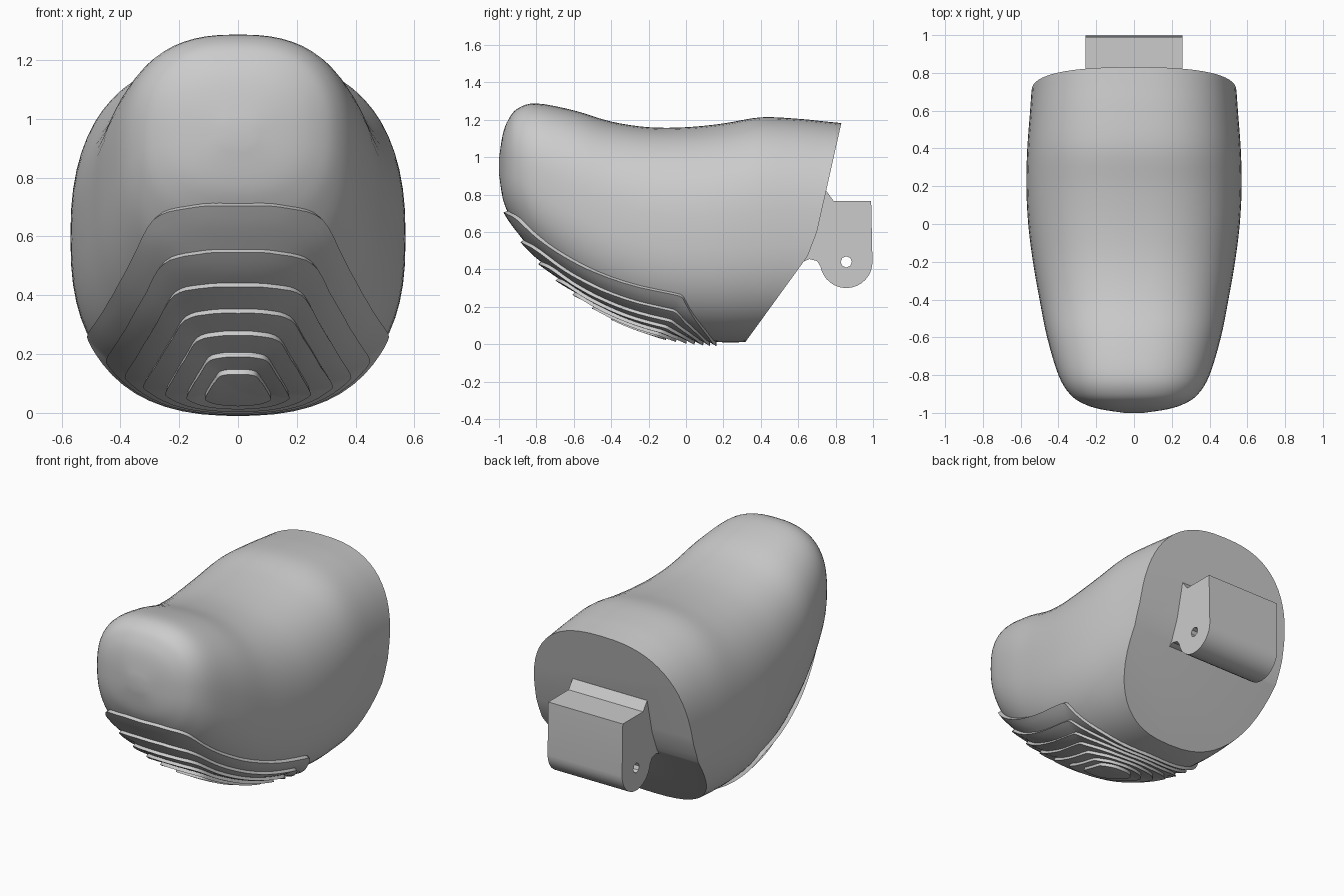
import bpy, bmesh, math
from mathutils import Vector
from mathutils.bvhtree import BVHTree

if "Cube" in bpy.data.objects:
    bpy.data.objects.remove(bpy.data.objects["Cube"])

grey = bpy.data.materials.new("neutral grey")
grey.use_nodes = True
grey.diffuse_color = (0.6, 0.6, 0.6, 1)
grey.node_tree.nodes["Principled BSDF"].inputs["Base Color"].default_value = grey.diffuse_color


def add_object(name, bm):
    mesh = bpy.data.meshes.new(name)
    bm.to_mesh(mesh)
    obj = bpy.data.objects.new(name, mesh)
    bpy.context.collection.objects.link(obj)
    mesh.materials.append(grey)
    finish(obj)
    return obj


def finish(obj):
    bpy.ops.object.select_all(action="DESELECT")
    obj.select_set(True)
    bpy.context.view_layer.objects.active = obj
    bpy.ops.object.shade_smooth_by_angle(angle=math.radians(32))


def smooth_path(points, steps, closed=False):
    """Catmull-Rom curve through the points."""
    pts = [Vector(p) for p in points]
    n = len(pts)
    pick = (lambda i: pts[i % n]) if closed else (lambda i: pts[max(0, min(n - 1, i))])
    out = []
    for i in range(n if closed else n - 1):
        a, b, c, d = (pick(i + k) for k in (-1, 0, 1, 2))
        for s in range(steps):
            t = s / steps
            out.append(0.5 * (2 * b + (c - a) * t + (2 * a - 5 * b + 4 * c - d) * t**2
                              + (3 * b - a - 3 * c + d) * t**3))
    return out if closed else out + [pts[-1]]


def bridge(bm, a, b):
    n = len(a)
    for i in range(n):
        bm.faces.new((a[i], a[(i + 1) % n], b[(i + 1) % n], b[i]))


# Fingertip body: rounded sections (y, top, bottom, half width)
sections = [
    (-1, 0.99, 0.91, 0.05), (-0.98, 1.12, 0.78, 0.18), (-0.95, 1.20, 0.70, 0.27),
    (-0.9, 1.26, 0.61, 0.34), (-0.8, 1.287, 0.47, 0.40), (-0.6, 1.25, 0.285, 0.46),
    (-0.4, 1.19, 0.155, 0.50), (-0.2, 1.16, 0.07, 0.535), (0, 1.16, 0.025, 0.56),
    (0.2, 1.18, 0.01, 0.57), (0.4, 1.213, 0.015, 0.565), (0.6, 1.205, 0.03, 0.55),
    (0.75, 1.19, 0.04, 0.54), (0.95, 1.17, 0.06, 0.53)]
SIDES, POWER = 64, 2 / 2.5
body = bmesh.new()
rows = []
for y, top, bottom, half in smooth_path(sections, 4):
    row = []
    for i in range(SIDES):
        a = math.tau * i / SIDES
        c, s = math.cos(a), math.sin(a)
        x = half * math.copysign(abs(c) ** POWER, c)
        z = (top + bottom) / 2 + (top - bottom) / 2 * math.copysign(abs(s) ** POWER, s)
        row.append(body.verts.new((x, y, z)))
    rows.append(row)
for a, b in zip(rows, rows[1:]):
    bridge(body, a, b)
body.faces.new(rows[0])
body.faces.new(rows[-1])
bmesh.ops.recalc_face_normals(body, faces=body.faces)
surface = BVHTree.FromBMesh(body)

# Back of the body trimmed by a steep, a turning and a slanted plane
back = [(0.83, 1.18), (0.70, 0.6), (0.65, 0.47), (0.32, 0.015)]
for (y1, z1), (y2, z2) in zip(back, back[1:]):
    bmesh.ops.bisect_plane(body, geom=body.verts[:] + body.edges[:] + body.faces[:],
                           plane_co=(0, y1, z1), plane_no=(0, z1 - z2, y2 - y1), clear_outer=True)
    bmesh.ops.holes_fill(body, edges=[e for e in body.edges if e.is_boundary])
bmesh.ops.recalc_face_normals(body, faces=body.faces)
add_object("fingertip_body", body)

# Grip pad: nested stepped layers projected onto the underside
outward = Vector((0, -0.55, -0.835)).normalized()
along = Vector((0, -outward.z, outward.y)) * -1
half_outline = [(0, 1), (0.3, 0.99), (0.57, 0.93), (0.73, 0.75), (0.86, 0.56),
                (1, 0.28), (0.95, 0.18), (0.6, 0.05), (0, 0)]
outline = half_outline + [(-x, v) for x, v in half_outline[-2:0:-1]]
outline = smooth_path(outline, 5, closed=True)
layers = [(0.49, -0.13, 1.19), (0.43, -0.10, 1.03), (0.37, -0.07, 0.89), (0.31, -0.03, 0.765),
          (0.24, 0.01, 0.65), (0.17, 0.06, 0.525), (0.11, 0.11, 0.41)]
along = Vector((0, outward.z, -outward.y))
SUB, LIP, SKIN = 4, 0.022, 0.003


def pad_ring(bm, layer, lift):
    half, low, high = layer
    ring = []
    for p in outline:
        start = Vector((p.x * half, 0, 0)) + along * (low + p.y * (high - low)) + outward * 3
        hit = surface.ray_cast(start, -outward)
        ring.append(bm.verts.new(hit[0] + hit[1] * lift))
    return ring


pad = bmesh.new()
previous = pad_ring(pad, layers[0], -0.01)
for k, layer in enumerate(layers):
    last = k + 1 == len(layers)
    inner = (0.02, 0.25, 0.27) if last else layers[k + 1]
    for s in range(SUB + 1):
        t = s / SUB
        mix = [a + (b - a) * t for a, b in zip(layer, inner)]
        ring = pad_ring(pad, mix, LIP + (SKIN - LIP) * (0.3 * t if last else t))
        bridge(pad, previous, ring)
        previous = ring
pad.faces.new(previous)
bmesh.ops.recalc_face_normals(pad, faces=pad.faces)
if sum((f.normal.dot(outward) * f.calc_area() for f in pad.faces)) < 0:
    bmesh.ops.reverse_faces(pad, faces=pad.faces)
add_object("grip_pad", pad)


# Mounting tab: filled side profile with a pin hole
def arc(cy, cz, r, start, end, n):
    angles = [math.radians(start + (end - start) * i / n) for i in range(n + 1)]
    return [(cy + r * math.cos(a), cz + r * math.sin(a)) for a in angles]


profile = [(0.6, 0.82), (0.75, 0.82), (0.79, 0.765), (0.99, 0.765)]
profile += arc(0.857, 0.44, 0.14, 0, -170, 16)
profile += [(0.70, 0.445), (0.66, 0.455), (0.625, 0.44), (0.55, 0.45)]
hole = arc(0.857, 0.44, 0.03, 0, 315, 7)
curve = bpy.data.curves.new("mounting_tab", "CURVE")
curve.dimensions = "2D"
curve.fill_mode = "BOTH"
curve.extrude = 0.257
for points in (profile, hole):
    spline = curve.splines.new("POLY")
    spline.points.add(len(points) - 1)
    spline.use_cyclic_u = True
    for point, (y, z) in zip(spline.points, points):
        point.co = (y, z, 0, 1)
tab = bpy.data.objects.new("mounting_tab", curve)
tab.rotation_euler = (math.pi / 2, 0, math.pi / 2)
bpy.context.collection.objects.link(tab)
bpy.ops.object.select_all(action="DESELECT")
tab.select_set(True)
bpy.context.view_layer.objects.active = tab
bpy.ops.object.convert(target="MESH")
tab = bpy.context.object
tab.data.materials.clear()
tab.data.materials.append(grey)
weld = bmesh.new()
weld.from_mesh(tab.data)
bmesh.ops.remove_doubles(weld, verts=weld.verts, dist=0.0005)
weld.to_mesh(tab.data)
finish(tab)
